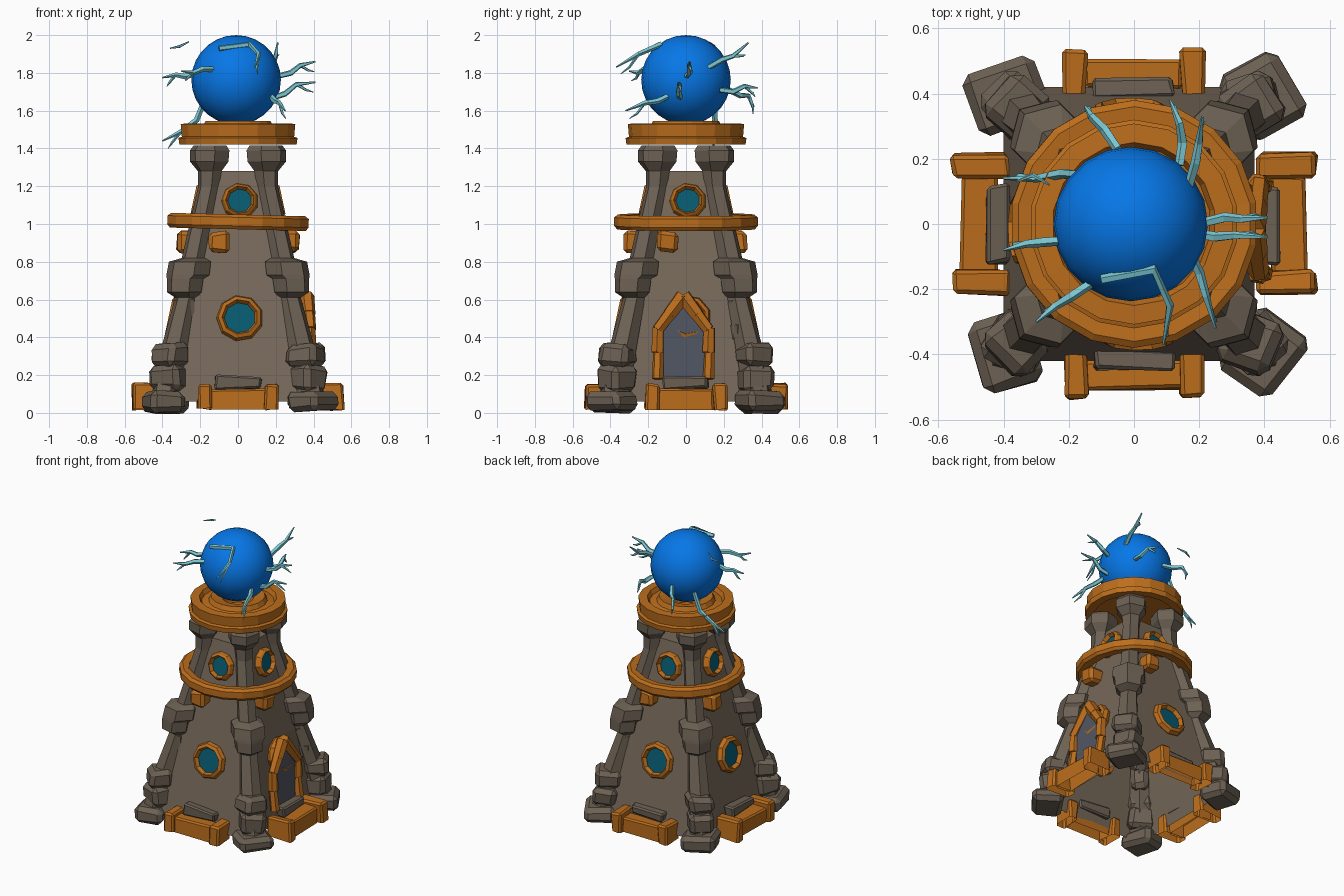
import bpy, bmesh, math, random
from mathutils import Vector, Matrix

if "Cube" in bpy.data.objects:
    bpy.data.objects.remove(bpy.data.objects["Cube"])

random.seed(4)


def mat(name, *c):
    m = bpy.data.materials.new(name)
    m.diffuse_color = (*c, 1)
    m.use_nodes = True
    m.node_tree.nodes["Principled BSDF"].inputs["Base Color"].default_value = m.diffuse_color
    return m


STONE = mat("wall stone", .18, .138, .10)
ROCK = mat("pillar stone", .15, .118, .087)
WOOD = mat("orange wood", .50, .155, .012)
BLUE = mat("orb blue", .002, .185, .80)
TEAL = mat("window teal", .002, .10, .16)
GREY = mat("door grey", .085, .095, .125)
BOLT = mat("pale lightning", .20, .58, .66)


def make(name, bm, m, xf=Matrix()):
    bm.transform(xf)
    me = bpy.data.meshes.new(name)
    bm.to_mesh(me)
    bm.free()
    me.materials.append(m)
    ob = bpy.data.objects.new(name, me)
    bpy.context.collection.objects.link(ob)
    return ob


def loft(rings, loop=False, open_bottom=False):
    """Skin equal-sized rings of points, capped unless looped."""
    bm = bmesh.new()
    vs = [[bm.verts.new(p) for p in r] for r in rings]
    n = len(vs[0])
    for i in range(len(vs) if loop else len(vs) - 1):
        a, b = vs[i], vs[(i + 1) % len(vs)]
        for j in range(n):
            k = (j + 1) % n
            bm.faces.new((a[j], a[k], b[k], b[j]))
    if not loop:
        low = bm.faces.new(vs[0])
        bm.faces.new(vs[-1])
    bmesh.ops.recalc_face_normals(bm, faces=bm.faces)
    if open_bottom:
        bm.faces.remove(low)
    return bm


def circle(r, z, n, c=(0, 0), a0=0.0):
    return [(c[0] + r * math.cos(a0 + 2 * math.pi * i / n),
             c[1] + r * math.sin(a0 + 2 * math.pi * i / n), z) for i in range(n)]


def lathe(profile, n, loop=True):
    return loft([circle(r, z, n, a0=math.pi / n) for r, z in profile], loop)


def block(name, lo, hi, m, xf=Matrix(), jitter=0.0, bevel=.015, hollow=False):
    """Chipped box; hollow ones are open underneath."""
    bm = bmesh.new()
    bmesh.ops.create_cube(bm, size=1)
    lo, hi = Vector(lo), Vector(hi)
    for v in bm.verts:
        v.co = (lo + hi) / 2 + v.co * (hi - lo)
        v.co += Vector([random.uniform(-jitter, jitter) for _ in range(3)])
    if hollow:
        bm.normal_update()
        bmesh.ops.delete(bm, geom=[f for f in bm.faces if f.normal.z < -.8], context='FACES_ONLY')
    edges = [e for e in bm.edges if not e.is_boundary]
    bmesh.ops.bevel(bm, geom=edges, offset=bevel, segments=1, affect='EDGES')
    return make(name, bm, m, xf)


def tube(name, pts, radii, m, n=5):
    """Tapered bar along a path."""
    pts = [Vector(p) for p in pts]
    rings = []
    for i, p in enumerate(pts):
        d = (pts[min(i + 1, len(pts) - 1)] - pts[max(i - 1, 0)]).normalized()
        q = d.to_track_quat('Z', 'Y')
        rings.append([p + q @ Vector(c) for c in circle(radii[i], 0, n)])
    return make(name, loft(rings), m)


def half(z):
    return .42 - .213 * (z - .06)


def side(k):
    return Matrix.Rotation(k * math.pi / 2, 4, 'Z')


# Tapered square tower body, open underneath, shallower where the door stands
make("tower_body", loft([[(sx * (half(z) - (d if sx > 0 else .4 * d)), sy * half(z), z) for sx, sy in
     ((-1, -1), (1, -1), (1, 1), (-1, 1))] for z, d in ((.06, .05), (.6, .01), (1.28, 0))],
     open_bottom=True), STONE)

# Four sides: hollow base frames, slabs, windows, ring brackets
tilt = Matrix.Rotation(math.pi / 2 - math.atan(.213), 4, 'X')
for k, nm in enumerate(("front", "right", "back", "left")):
    R = side(k)
    e = .025 if k % 2 else 0
    block(nm + "_base_panel", (-.15, -.505 - e, .02), (.15, -.42, .125), WOOD, R, .006, .01, True)
    for s in (-1, 1):
        block(nm + "_base_post", (s * .18 - .036, -.535 - e, .02), (s * .18 + .036, -.38, .155),
              WOOD, R, .008, .012, True)
    block(nm + "_base_slab", (-.12, -.45, .13), (.12, -.385, .195), ROCK, R, .010, .01)
    for z, ro, ri in ((.5, .125, .083), (1.12, .098, .064)):
        X = R @ Matrix.Translation((.01, -half(z), z)) @ tilt
        make(nm + "_window_frame", lathe([(ri, -.03), (ro - .012, -.03), (ro, .005), (ro - .01, .032),
             (ri + .012, .042), (ri, .02)], 9), WOOD, X)
        make(nm + "_window_pane", lathe([(ri + .01, .006), (ri + .01, .014)], 9, False), TEAL, X)
    block(nm + "_ring_bracket", (-.15, -.325, .85), (-.045, -.21, .96), WOOD, R, .010, .02)

# Corner pillars with flared capitals and stacked rocks
prof = [(.05, .39, .08), (.34, .335, .075), (.61, .275, .06), (.64, .285, .095), (.71, .28, .10),
        (.73, .265, .118), (.80, .255, .115), (.82, .235, .065), (1.2, .155, .058), (1.28, .15, .065),
        (1.33, .152, .105), (1.39, .15, .108), (1.415, .148, .09)]
rocks = ((.395, .112, .098, .005, .12), (.365, .086, .082, .115, .25), (.36, .085, .08, .24, .365),
         (.30, .052, .052, .36, .5), (.275, .05, .05, .49, .62))
for k, nm in enumerate(("front_right", "back_right", "back_left", "front_left")):
    R = side(k)
    make(nm + "_pillar", loft([circle(r, z, 6, (c, -c), math.pi / 12) for z, c, r in prof]), ROCK, R)
    for c, hx, hy, z0, z1 in rocks:
        a = random.uniform(.25, 1.2)
        X = R @ Matrix.Translation((c, -c, 0)) @ Matrix.Rotation(a, 4, 'Z')
        block(nm + "_rock", (-hx, -hy, z0), (hx, hy, z1), ROCK, X, .014, .028)

# Door on the right side: upright plate, posts and pointed arch
DX = .382
outline = ((-.14, .18), (.115, .18), (.115, .44), (-.01, .59), (-.14, .44))
make("door_plate", loft([[(DX + o, y, z) for y, z in outline] for o in (-.008, 0)]), GREY)
for y in (-.15, .12):
    for z0, z1, r, o in ((.18, .33, .031, .015), (.32, .45, .036, 0)):
        tube("door_post", [(DX + o, y, z0), (DX - .005, y + .004, z1)], [r, r * .9], WOOD, 6)
    for t0, t1, r in ((0, .5, .036), (.45, 1, .042)):
        P = [Vector((DX - .02 * t, y + (-.015 - y) * t, .44 + .18 * t)) for t in (t0, t1)]
        tube("door_arch", P, [r * .9, r], WOOD, 6)

# Gallery ring (slightly tilted) and the cup under the orb
make("gallery_ring", lathe([(.30, -.03), (.365, -.038), (.38, -.02), (.38, .025), (.36, .04),
     (.315, .036)], 18), WOOD, Matrix.Translation((0, 0, 1.01)) @ Matrix.Rotation(.025, 4, 'Y'))
make("orb_cup", lathe([(.26, 1.42), (.315, 1.42), (.32, 1.455), (.302, 1.462), (.308, 1.53),
     (.25, 1.533), (.235, 1.505), (.19, 1.515), (.175, 1.545), (.10, 1.53), (.08, 1.46),
     (.25, 1.45)], 18), WOOD)
make("cup_floor", lathe([(.27, 1.435), (.27, 1.45)], 18, False), WOOD)

# Glowing orb
bm = bmesh.new()
bmesh.ops.create_uvsphere(bm, u_segments=20, v_segments=14, radius=.237)
orb = make("orb", bm, BLUE, Matrix.Translation((-.01, 0, 1.763)))
for p in orb.data.polygons:
    p.use_smooth = True

# Lightning: jagged tapering bolts with a small fork
bolts = [
    [(-.10, -.17, 1.93), (.06, -.14, 1.95), (.11, -.25, 1.90), (.09, -.37, 1.83)],
    [(.20, 0, 1.78), (.28, .02, 1.80), (.33, .015, 1.84), (.41, .02, 1.86)],
    [(.19, -.03, 1.67), (.25, -.04, 1.69), (.31, -.035, 1.74), (.41, -.04, 1.75)],
    [(.16, -.07, 1.69), (.20, -.15, 1.65), (.22, -.22, 1.64), (.25, -.32, 1.60)],
    [(-.22, -.05, 1.80), (-.28, -.055, 1.78), (-.33, -.06, 1.79), (-.40, -.08, 1.775)],
    [(-.13, -.18, 1.82), (-.19, -.22, 1.82), (-.24, -.25, 1.80), (-.30, -.30, 1.81)],
    [(-.17, .15, 1.67), (-.22, .155, 1.55), (-.30, .14, 1.49), (-.40, .14, 1.44)],
    [(-.05, .23, 1.71), (-.09, .29, 1.68), (-.13, .33, 1.68), (-.15, .36, 1.62)],
    [(.14, .18, 1.71), (.15, .25, 1.70), (.14, .31, 1.73), (.11, .38, 1.72)],
    [(.17, .12, 1.83), (.19, .19, 1.87), (.20, .25, 1.89), (.21, .33, 1.96)],
]
for b in bolts:
    tube("lightning_bolt", b, [.015, .016, .013, .004], BOLT)
    p, q = Vector(b[2]), Vector(b[3])
    tube("lightning_fork", [p, p + (q - p) * .5 + Vector((0, .01, -.035)),
                            p + (q - p) * .8 + Vector((.01, 0, -.05))], [.009, .007, .002], BOLT)
tube("lightning_spark", [(-.36, .13, 1.93), (-.31, .15, 1.94), (-.26, .12, 1.965)],
     [.003, .008, .003], BOLT)
